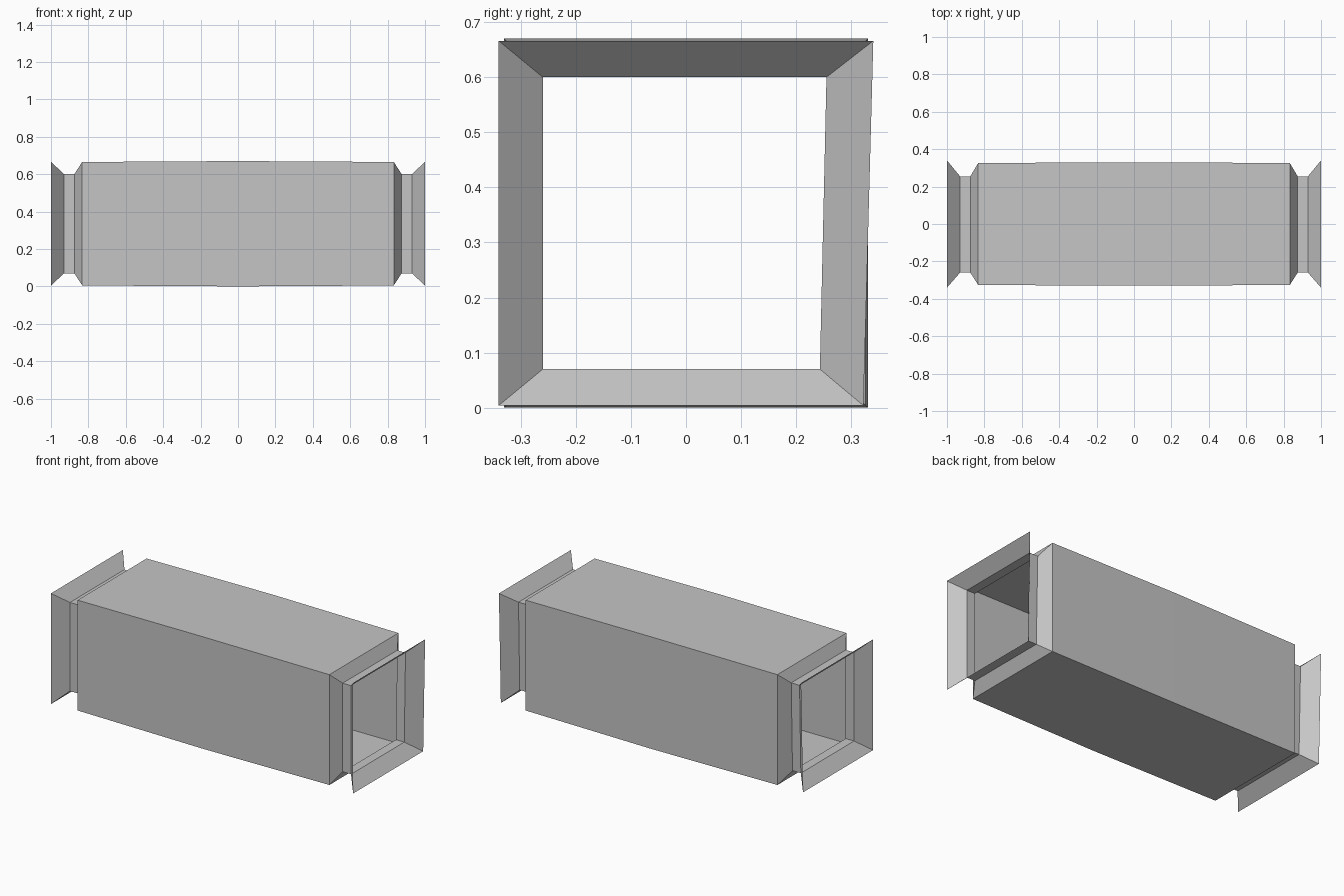
import bpy, bmesh

if "Cube" in bpy.data.objects:
    bpy.data.objects.remove(bpy.data.objects["Cube"])

# One flat grey
grey = bpy.data.materials.new("grey")
grey.diffuse_color = (0.56, 0.56, 0.56, 1)
grey.use_nodes = True
grey.node_tree.nodes["Principled BSDF"].inputs["Base Color"].default_value = grey.diffuse_color

# Half the tube: x, y front, y back top, y back bottom, z bottom, z top
half = [
    (0.0, -0.33, 0.33, 0.33, 0.0, 0.67),              # middle, slightly bulged
    (0.833, -0.326, 0.326, 0.326, 0.005, 0.665),      # end of the body
    (0.875, -0.26, 0.255, 0.243, 0.07, 0.6),          # start of the neck
    (0.93, -0.26, 0.255, 0.243, 0.07, 0.6),           # end of the neck
    (1.0, -0.34, 0.34, 0.322, 0.004, 0.666),          # rim of the flare
]
stations = [(-s[0], *s[1:]) for s in reversed(half[1:])] + half


def tube(name, sections):
    """Open square tube lofted through the given sections."""
    bm = bmesh.new()
    rings = []
    for x, yf, ybt, ybb, z0, z1 in sections:
        corners = [(yf, z0), (ybb, z0), (ybt, z1), (yf, z1)]
        rings.append([bm.verts.new((x, y, z)) for y, z in corners])
    for a, b in zip(rings, rings[1:]):
        for i in range(4):
            j = (i + 1) % 4
            bm.faces.new((a[i], a[j], b[j], b[i]))
    # Point every face away from the tube's axis
    bm.normal_update()
    for f in bm.faces:
        c = f.calc_center_median()
        if f.normal.y * c.y + f.normal.z * (c.z - 0.335) < 0:
            f.normal_flip()
    mesh = bpy.data.meshes.new(name)
    bm.to_mesh(mesh)
    bm.free()
    mesh.materials.append(grey)
    obj = bpy.data.objects.new(name, mesh)
    bpy.context.collection.objects.link(obj)
    return obj


# Body, with a pinched neck and flared end on both sides
tube("body", stations[1:-1][1:-1])
tube("left_neck_and_flare", stations[:3])
tube("right_neck_and_flare", stations[-3:])
